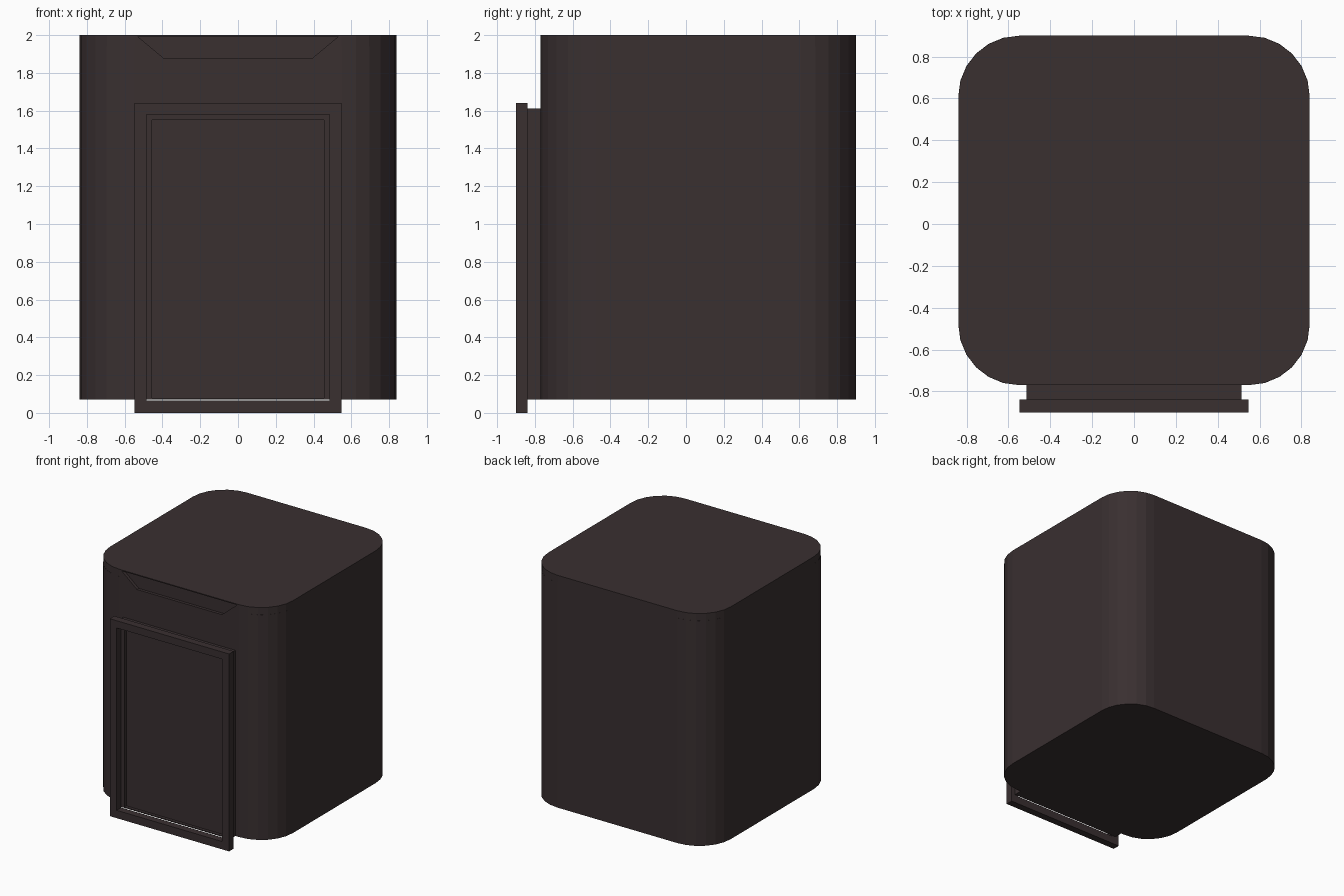
import bpy, bmesh, math

if "Cube" in bpy.data.objects:
    bpy.data.objects.remove(bpy.data.objects["Cube"])

mat = bpy.data.materials.new("charcoal brown")
mat.diffuse_color = (0.041, 0.029, 0.030, 1)
mat.use_nodes = True
mat.node_tree.nodes["Principled BSDF"].inputs["Base Color"].default_value = mat.diffuse_color


def finish(name, bm):
    bmesh.ops.recalc_face_normals(bm, faces=bm.faces[:])
    me = bpy.data.meshes.new(name)
    bm.to_mesh(me)
    bm.free()
    me.materials.append(mat)
    ob = bpy.data.objects.new(name, me)
    bpy.context.collection.objects.link(ob)
    return ob


def prism(name, pts, vec):
    """Extrude a closed 3D outline along vec."""
    bm = bmesh.new()
    a = [bm.verts.new(p) for p in pts]
    b = [bm.verts.new([p[i] + vec[i] for i in range(3)]) for p in pts]
    n = len(pts)
    bm.faces.new(a)
    bm.faces.new(b)
    for i in range(n):
        bm.faces.new((a[i], a[(i + 1) % n], b[(i + 1) % n], b[i]))
    return finish(name, bm)


def rounded(z, r, seg=6):
    """Rounded square outline of the cabinet at height z."""
    cy, hx, hy = 0.065, 0.84, 0.835
    pts = []
    for k, (sx, sy) in enumerate([(1, 1), (-1, 1), (-1, -1), (1, -1)]):
        for i in range(seg + 1):
            a = math.radians(90 * k + 90 * i / seg)
            pts.append((sx * (hx - r) + r * math.cos(a),
                        cy + sy * (hy - r) + r * math.sin(a), z))
    return pts


def frame(name, outer, inner, y0, y1):
    """Rectangular frame; outer/inner are (half width, z bottom, z top)."""
    bm = bmesh.new()
    rings = []
    for (w, b, t), y in ((outer, y0), (inner, y0), (inner, y1), (outer, y1)):
        rings.append([bm.verts.new(p) for p in
                      ((-w, y, b), (w, y, b), (w, y, t), (-w, y, t))])
    for k in range(4):
        p, q = rings[k], rings[(k + 1) % 4]
        for i in range(4):
            j = (i + 1) % 4
            bm.faces.new((p[i], p[j], q[j], q[i]))
    return finish(name, bm)


# cabinet body and lid
body = prism("cabinet_body", rounded(0.07, 0.29), (0, 0, 1.87))
lid = prism("cabinet_lid", rounded(1.94, 0.292), (0, 0, 0.06))

# shallow finger recess at the top of the front
slot = [(-0.53, 1.992), (-0.39, 1.875), (0.39, 1.875), (0.53, 1.992)]
cutter = prism("recess_cutter", [(x, -0.80, z) for x, z in slot], (0, 0.055, 0))
cutter.hide_render = True
cutter.hide_viewport = True
for ob in (body, lid):
    m = ob.modifiers.new("recess", 'BOOLEAN')
    m.object = cutter
    m.operation = 'DIFFERENCE'
    m.solver = 'EXACT'

# door: front trim, mounting frame behind it, and set-back panel
frame("door_trim", (0.548, 0.0, 1.64), (0.485, 0.065, 1.58), -0.90, -0.84)
frame("door_mount", (0.515, 0.07, 1.612), (0.455, 0.078, 1.55), -0.84, -0.77)
prism("door_panel", [(-0.455, -0.815, 0.078), (0.455, -0.815, 0.078),
                     (0.455, -0.815, 1.55), (-0.455, -0.815, 1.55)], (0, 0.045, 0))
